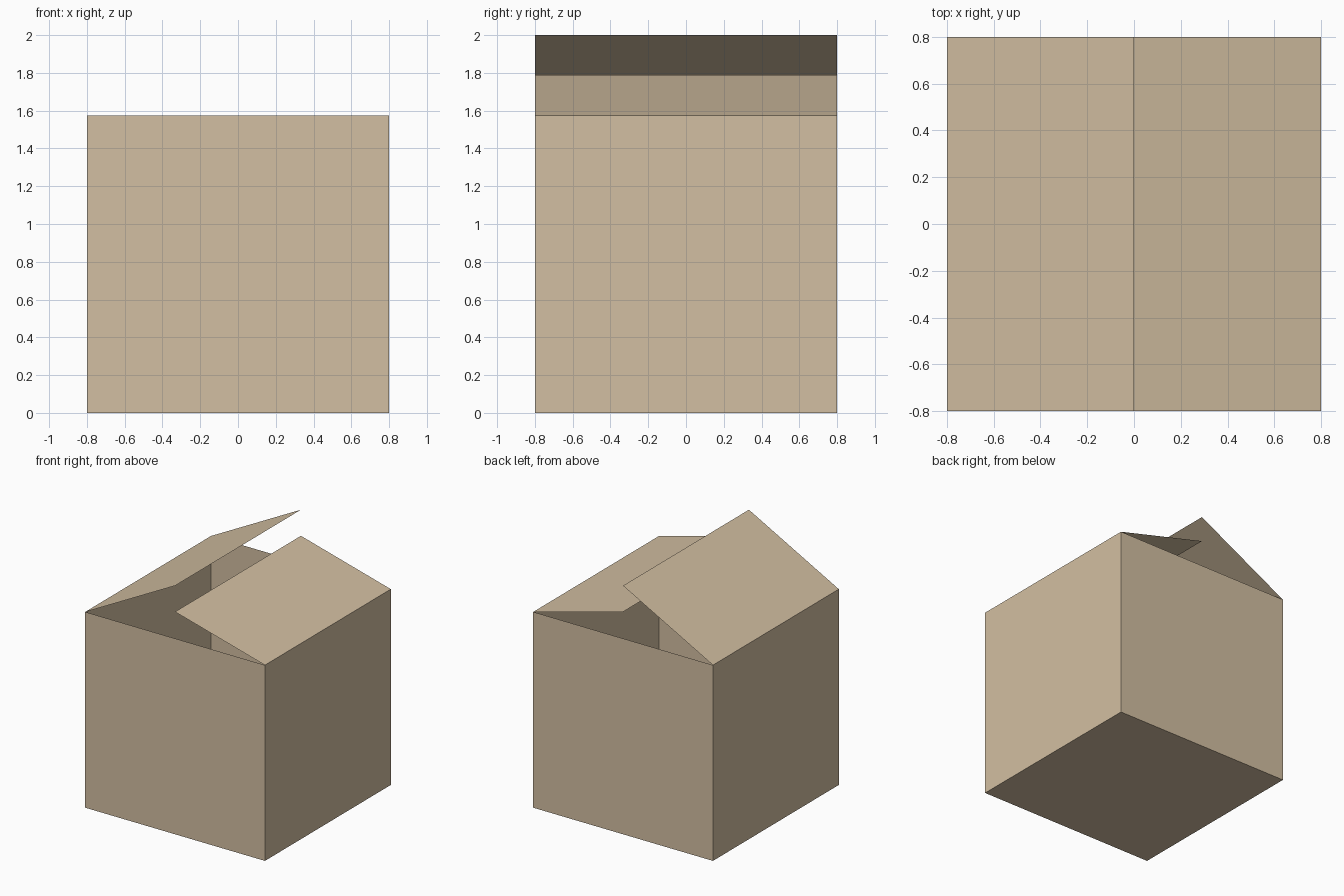
import bpy
import bmesh

if "Cube" in bpy.data.objects:
    bpy.data.objects.remove(bpy.data.objects["Cube"])

HALF = 0.8      # half width of the square box
RIM = 1.575     # height of the open rim

cardboard = bpy.data.materials.new("cardboard")
cardboard.diffuse_color = (0.65, 0.52, 0.36, 1.0)
cardboard.use_nodes = True
cardboard.node_tree.nodes["Principled BSDF"].inputs["Base Color"].default_value = cardboard.diffuse_color


def add_object(name, bm):
    mesh = bpy.data.meshes.new(name)
    bm.to_mesh(mesh)
    bm.free()
    mesh.materials.append(cardboard)
    obj = bpy.data.objects.new(name, mesh)
    bpy.context.collection.objects.link(obj)
    return obj


# Box body: thin sheet walls and floor, open at the top
bm = bmesh.new()
bmesh.ops.create_cube(bm, size=1.0)
for v in bm.verts:
    v.co = (v.co.x * 2 * HALF, v.co.y * 2 * HALF, (v.co.z + 0.5) * RIM)
top = [f for f in bm.faces if f.normal.z > 0.5]
bmesh.ops.delete(bm, geom=top, context='FACES_ONLY')
add_object("box_body", bm)


# Lid flaps: thin sheets hinged on the side rims, rising to the middle
def add_flap(name, side, tip_height):
    bm = bmesh.new()
    profile = [(side * HALF, RIM), (0.0, tip_height)]
    verts = [bm.verts.new((x, -HALF, z)) for x, z in profile]
    verts += [bm.verts.new((x, HALF, z)) for x, z in reversed(profile)]
    face = bm.faces.new(verts)
    face.normal_update()
    if face.normal.z < 0:
        face.normal_flip()
    add_object(name, bm)


add_flap("left_flap", -1, 2.0)
add_flap("right_flap", 1, 1.79)
